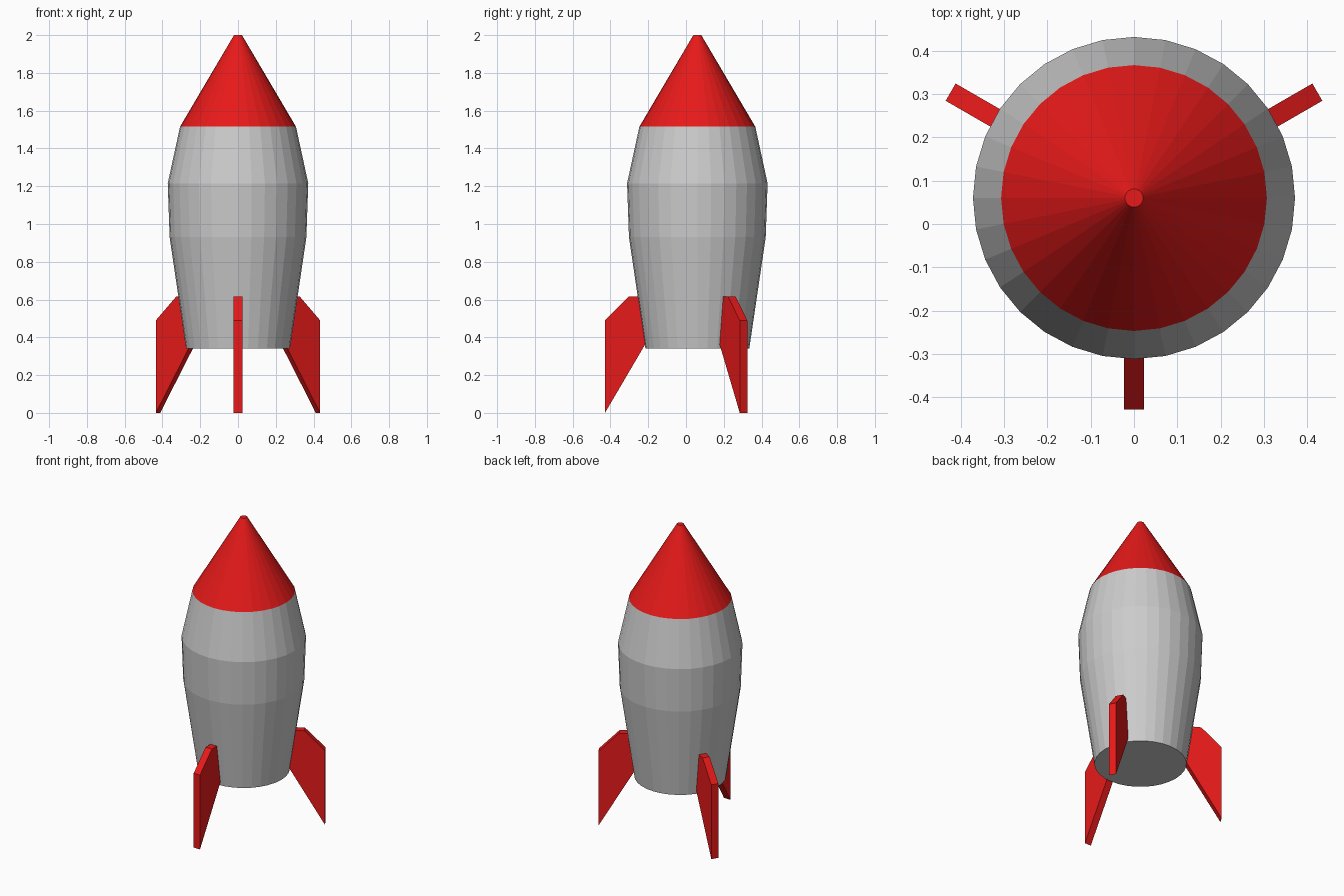
import bpy, bmesh
from math import sin, cos, pi, radians
from mathutils import Matrix

if "Cube" in bpy.data.objects:
    bpy.data.objects.remove(bpy.data.objects["Cube"])

AXIS_Y = 0.06   # hull axis sits slightly back so the finned whole is centred
SIDES = 32

red = bpy.data.materials.new("red_paint")
red.diffuse_color = (0.8, 0.01, 0.01, 1)
red.use_nodes = True
red.node_tree.nodes["Principled BSDF"].inputs["Base Color"].default_value = red.diffuse_color


def finish(name, bm, material=None):
    bmesh.ops.recalc_face_normals(bm, faces=bm.faces[:])
    mesh = bpy.data.meshes.new(name)
    bm.to_mesh(mesh)
    bm.free()
    obj = bpy.data.objects.new(name, mesh)
    obj.location.y = AXIS_Y
    bpy.context.collection.objects.link(obj)
    if material:
        mesh.materials.append(material)
    return obj


def lathe(name, profile, material=None):
    """Closed faceted solid of revolution from (radius, height) points."""
    bm = bmesh.new()
    rings = [[bm.verts.new((r * cos(2 * pi * i / SIDES), r * sin(2 * pi * i / SIDES), z))
              for i in range(SIDES)] for r, z in profile]
    for low, high in zip(rings, rings[1:]):
        for i in range(SIDES):
            j = (i + 1) % SIDES
            bm.faces.new((low[i], low[j], high[j], high[i]))
    bm.faces.new(rings[0])
    bm.faces.new(rings[-1])
    return finish(name, bm, material)


def fin(name, angle):
    """Flat plate extruded from a radial outline, turned about the hull axis."""
    outline = [(0.26, 0.39), (0.489, 0.0), (0.489, 0.49), (0.365, 0.615), (0.29, 0.615)]
    half = 0.023
    bm = bmesh.new()
    face = bm.faces.new([bm.verts.new((r, -half, z)) for r, z in outline])
    ext = bmesh.ops.extrude_face_region(bm, geom=[face], use_keep_orig=True)
    new = [g for g in ext["geom"] if isinstance(g, bmesh.types.BMVert)]
    bmesh.ops.translate(bm, verts=new, vec=(0, 2 * half, 0))
    bmesh.ops.rotate(bm, verts=bm.verts[:], cent=(0, 0, 0),
                     matrix=Matrix.Rotation(radians(angle), 3, 'Z'))
    return finish(name, bm, red)


# Hull and nose cone
lathe("hull", [(0.275, 0.34), (0.362, 0.93), (0.372, 1.215), (0.307, 1.515)])
lathe("nose_cone", [(0.307, 1.515), (0.021, 2.0)], red)

# Three fins, one facing the front
for name, angle in (("front_fin", -90), ("right_fin", 30), ("left_fin", 150)):
    fin(name, angle)
